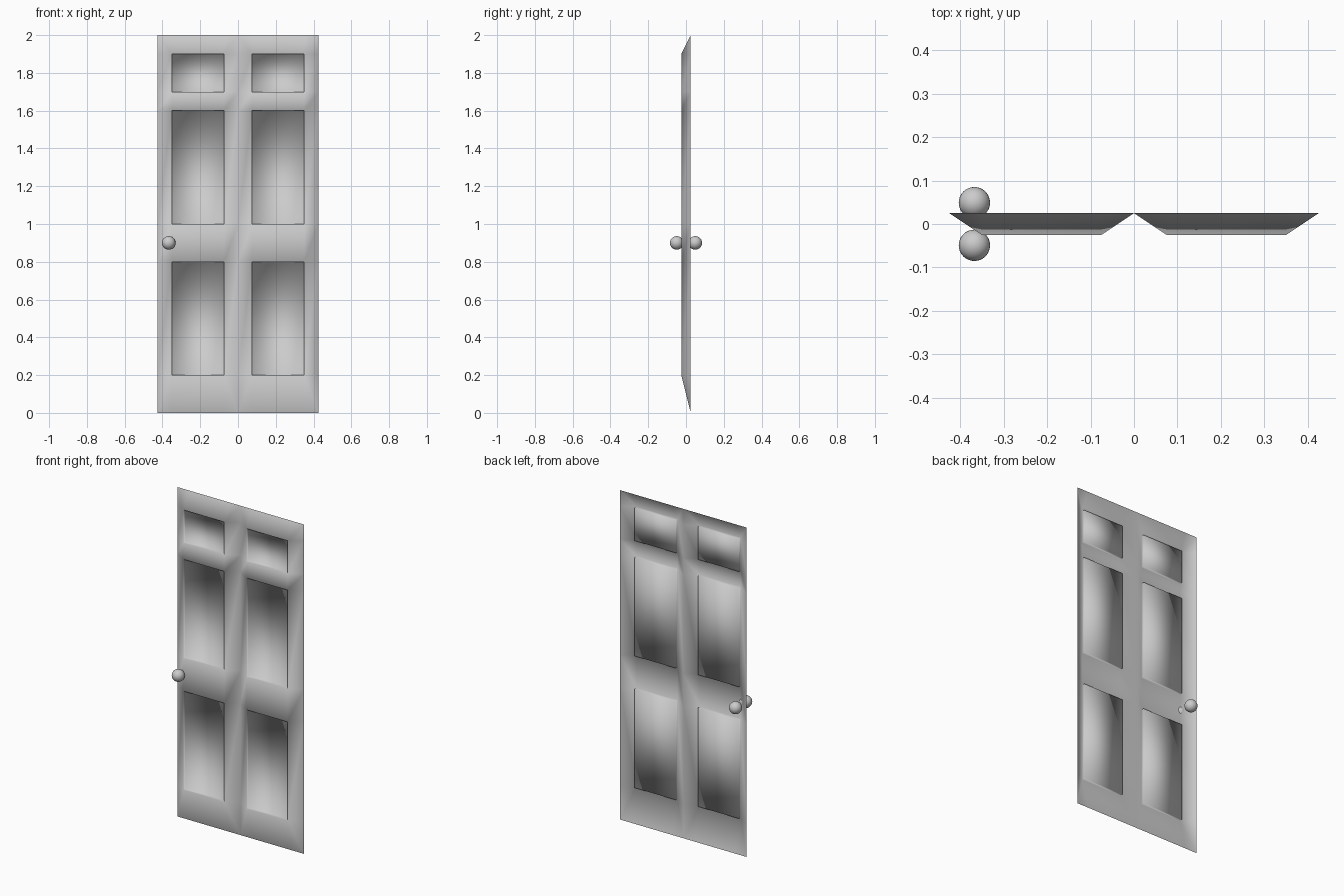
import bpy, bmesh

if "Cube" in bpy.data.objects:
    bpy.data.objects.remove(bpy.data.objects["Cube"])

HALF = 0.425                                  # width of each door half
XS = [0, 0.075, 0.35, HALF]                   # stile lines inside a half
ZS = [0, 0.2, 0.8, 1.0, 1.6, 1.7, 1.9, 2.0]   # rail lines
FRONT, BACK, SUNK = -0.025, 0.025, -0.008
INSET = 0.014


def add_half(bm, x0):
    """One pressed half of the door sheet: sloped frame with three sunk panels."""
    nx, nz = len(XS), len(ZS)
    v = {}
    for i, x in enumerate(XS):
        for j, z in enumerate(ZS):
            edge = i in (0, nx - 1) or j in (0, nz - 1)
            v[i, j] = bm.verts.new((x0 + x, BACK if edge else FRONT, z))
    panels = []
    for i in range(nx - 1):
        for j in range(nz - 1):
            a, b, c, d = v[i, j], v[i + 1, j], v[i + 1, j + 1], v[i, j + 1]
            if i in (0, nx - 2) and j in (0, nz - 2):
                # mitred corner, split from outer corner to panel corner
                if (i == 0) == (j == 0):
                    bm.faces.new((a, b, c))
                    bm.faces.new((a, c, d))
                else:
                    bm.faces.new((a, b, d))
                    bm.faces.new((b, c, d))
            else:
                f = bm.faces.new((a, b, c, d))
                if i == 1 and j in (1, 3, 5):
                    panels.append(f)
    # sunk panels
    bmesh.ops.inset_individual(bm, faces=panels, thickness=INSET)
    for f in panels:
        for vert in f.verts:
            vert.co.y = SUNK


# door sheet
bm = bmesh.new()
for x0 in (-HALF, 0):
    add_half(bm, x0)
bmesh.ops.remove_doubles(bm, verts=bm.verts[:], dist=0.0005)
for f in bm.faces:
    f.smooth = True
mesh = bpy.data.meshes.new("door_panel")
bm.to_mesh(mesh)
bm.free()
bpy.context.collection.objects.link(bpy.data.objects.new("door_panel", mesh))

# door knobs
for name, y in (("front_knob", -0.049), ("back_knob", 0.049)):
    bpy.ops.mesh.primitive_uv_sphere_add(segments=32, ring_count=16, radius=0.036,
                                         location=(-0.367, y, 0.9))
    bpy.context.object.name = name
    bpy.ops.object.shade_smooth()
